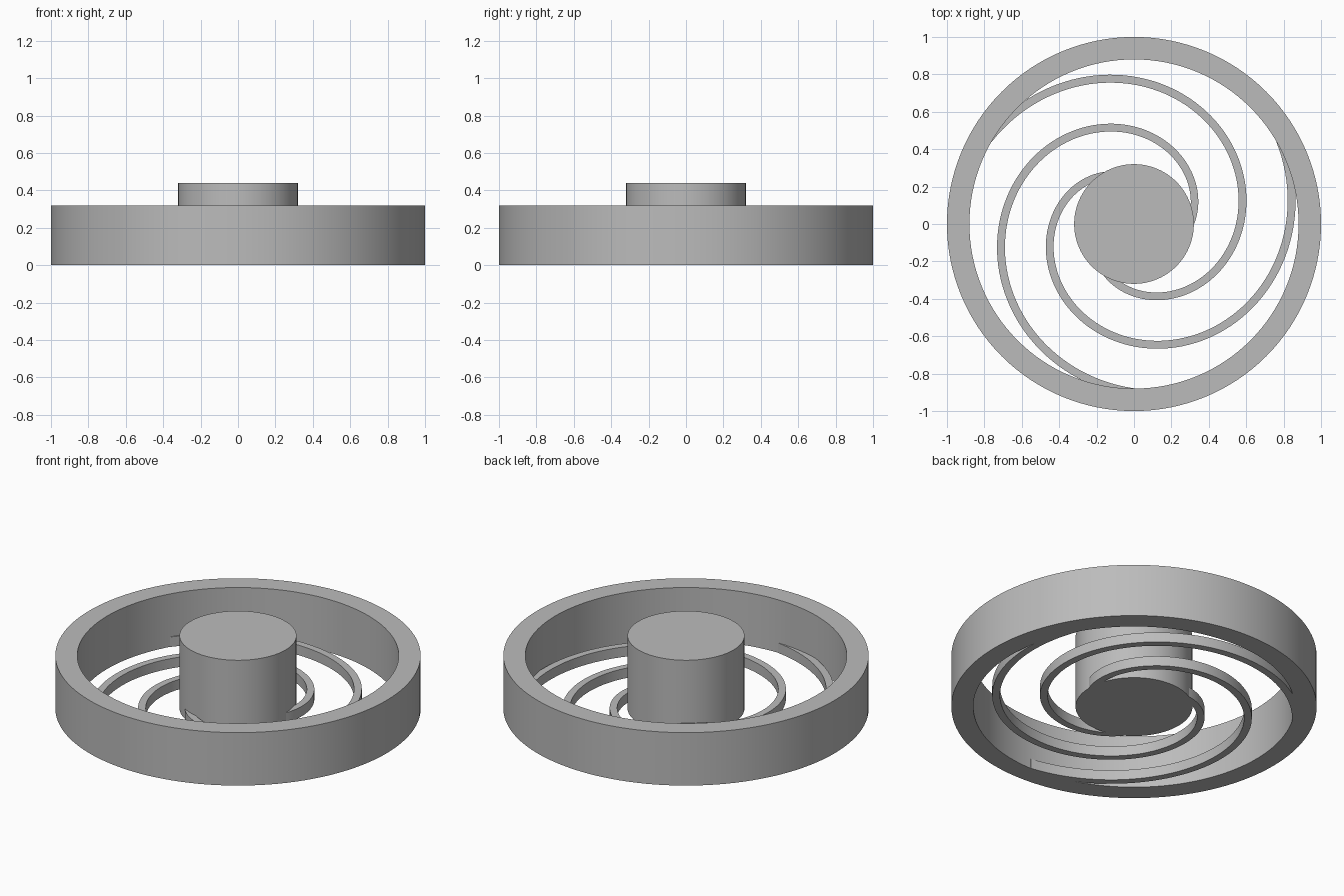
import bpy, bmesh
from math import cos, sin, tau, radians

cube = bpy.data.objects.get("Cube")
if cube:
    bpy.data.objects.remove(cube)

RIM_OUTER, RIM_INNER, RIM_HEIGHT = 1.0, 0.88, 0.32
HUB_RADIUS, HUB_HEIGHT = 0.32, 0.44
ARM_WIDTH, ARM_HEIGHT, ARM_START, ARM_END = 0.043, 0.06, 0.30, 0.90
ARM_COUNT, ARM_TURNS = 3, 0.75

grey = bpy.data.materials.new("plain_grey")
grey.use_nodes = True
colour = (0.5, 0.5, 0.5, 1)
grey.diffuse_color = colour
grey.node_tree.nodes["Principled BSDF"].inputs["Base Color"].default_value = colour


def extruded_object(name, bm, height):
    """Raise a flat outline lying on the floor into a solid."""
    base = bm.faces[:]
    result = bmesh.ops.extrude_face_region(bm, geom=base, use_keep_orig=True)
    top = [v for v in result["geom"] if isinstance(v, bmesh.types.BMVert)]
    bmesh.ops.translate(bm, verts=top, vec=(0, 0, height))
    bmesh.ops.recalc_face_normals(bm, faces=bm.faces)
    mesh = bpy.data.meshes.new(name)
    bm.to_mesh(mesh)
    bm.free()
    mesh.materials.append(grey)
    obj = bpy.data.objects.new(name, mesh)
    bpy.context.collection.objects.link(obj)
    bpy.ops.object.select_all(action='DESELECT')
    obj.select_set(True)
    bpy.context.view_layer.objects.active = obj
    bpy.ops.object.shade_smooth_by_angle(angle=radians(30))
    return obj


def band(name, inner, outer, start, sweep, height, steps):
    """Curved band between two radius functions of the fraction along it."""
    bm = bmesh.new()
    pairs = []
    for i in range(steps + 1):
        t = i / steps
        a = start + sweep * t
        pairs.append([bm.verts.new((r * cos(a), r * sin(a), 0))
                      for r in (inner(t), outer(t))])
    for (a, b), (c, d) in zip(pairs, pairs[1:]):
        bm.faces.new((a, b, d, c))
    bmesh.ops.remove_doubles(bm, verts=bm.verts, dist=0.0001)
    return extruded_object(name, bm, height)


# Outer rim
band("outer_rim", lambda t: RIM_INNER, lambda t: RIM_OUTER, 0, tau, RIM_HEIGHT, 128)

# Central hub
hub = bmesh.new()
bmesh.ops.create_circle(hub, cap_ends=True, segments=96, radius=HUB_RADIUS)
extruded_object("hub", hub, HUB_HEIGHT)


# Thin spiral arms joining hub and rim
def spiral(offset):
    return lambda t: ARM_START + (ARM_END - ARM_START) * t + offset


for k in range(ARM_COUNT):
    band(f"spiral_arm_{k + 1}", spiral(-ARM_WIDTH / 2), spiral(ARM_WIDTH / 2),
         tau * k / ARM_COUNT, tau * ARM_TURNS, ARM_HEIGHT, 96)
